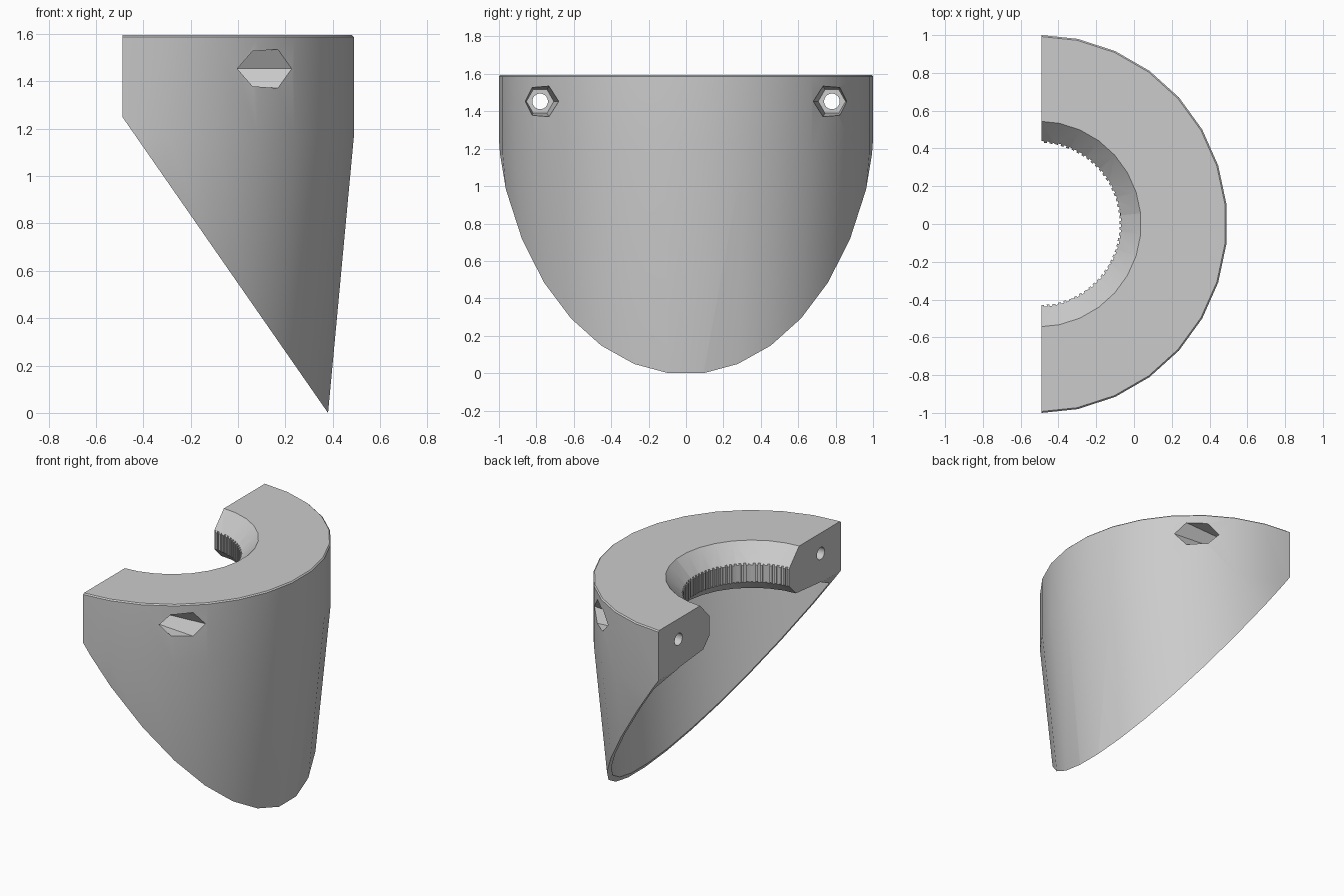
import bpy, bmesh, math

if "Cube" in bpy.data.objects:
    bpy.data.objects.remove(bpy.data.objects["Cube"])

CX = -0.507      # axis of the round body
CUT_X = -0.4885  # flat mating face
TOP = 1.595


def make(name, verts, faces):
    bm = bmesh.new()
    vs = [bm.verts.new(v) for v in verts]
    for f in faces:
        bm.faces.new([vs[i] for i in f])
    bmesh.ops.recalc_face_normals(bm, faces=bm.faces)
    me = bpy.data.meshes.new(name)
    bm.to_mesh(me)
    bm.free()
    ob = bpy.data.objects.new(name, me)
    bpy.context.collection.objects.link(ob)
    return ob


def lathe(name, profile, segs):
    """Closed (r, z) profile turned around the body axis."""
    n = len(profile)
    verts, faces = [], []
    for i in range(segs):
        a = 2 * math.pi * (i + 0.5) / segs
        verts += [(CX + r * math.cos(a), r * math.sin(a), z) for r, z in profile]
        for j in range(n):
            k, m = (i + 1) % segs, (j + 1) % n
            faces.append((i * n + j, k * n + j, k * n + m, i * n + m))
    return make(name, verts, faces)


def loft(name, a, b):
    """Solid between two matching outlines."""
    n = len(a)
    sides = [(i, (i + 1) % n, n + (i + 1) % n, n + i) for i in range(n)]
    return make(name, a + b, sides + [tuple(range(n)), tuple(range(n, 2 * n))])


def ring_x(x, r, y, z, n):
    return [(x, y + r * math.cos(2 * math.pi * i / n),
             z + r * math.sin(2 * math.pi * i / n)) for i in range(n)]


def cut(ob, cutter):
    m = ob.modifiers.new("cut", 'BOOLEAN')
    m.operation, m.solver, m.object = 'DIFFERENCE', 'EXACT', cutter
    bpy.context.view_layer.objects.active = ob
    bpy.ops.object.modifier_apply(modifier=m.name)


# Clamping collar with chamfered bore and thin tapered skirt, in one profile
low = 0.892 - 0.1 * 0.108 / 1.17
body = lathe("collar_with_skirt", [
    (low, -0.1), (1.002, 1.17), (1.002, TOP - 0.008), (0.994, TOP),
    (0.545, TOP), (0.432, 1.475), (0.432, 1.36), (0.51, 1.28),
    (0.78, 1.255), (0.97, 1.16), (low - 0.03, -0.1)], 30)

cutters = []

# Flat mating face and slanted lower cut
outline = [(-3, 3), (CUT_X, 3), (CUT_X, 1.25), (0.38, 0), (1.074, -1), (-3, -1)]
cutters.append(loft("slant_cutter", [(x, -2, z) for x, z in outline],
                    [(x, 2, z) for x, z in outline]))

# Grip grooves in the bore
gear = []
for i in range(90):
    for da, r in ((0, 0.42), (0.5, 0.42), (0.5, 0.439), (1, 0.439)):
        a = 2 * math.pi * (i + da) / 90
        gear.append((CX + r * math.cos(a), r * math.sin(a)))
cutters.append(loft("groove_cutter", [(x, y, 1.25) for x, y in gear],
                    [(x, y, 1.55) for x, y in gear]))

# Bolt holes with hexagonal pockets
for y in (-0.78, 0.78):
    for name, n, x0, r0, x1, r1 in (("bolt_cutter", 24, -0.7, 0.042, 0.4, 0.042),
                                    ("hex_cutter", 6, -0.08, 0.073, 0.3, 0.106)):
        cutters.append(loft(name, ring_x(x0, r0, y, 1.453, n),
                            ring_x(x1, r1, y, 1.453, n)))

for c in cutters:
    cut(body, c)
for c in cutters:
    bpy.data.objects.remove(c)

# Soft shading with crisp edges
bpy.ops.object.select_all(action='DESELECT')
body.select_set(True)
bpy.context.view_layer.objects.active = body
bpy.ops.object.shade_smooth_by_angle(angle=math.radians(25))
